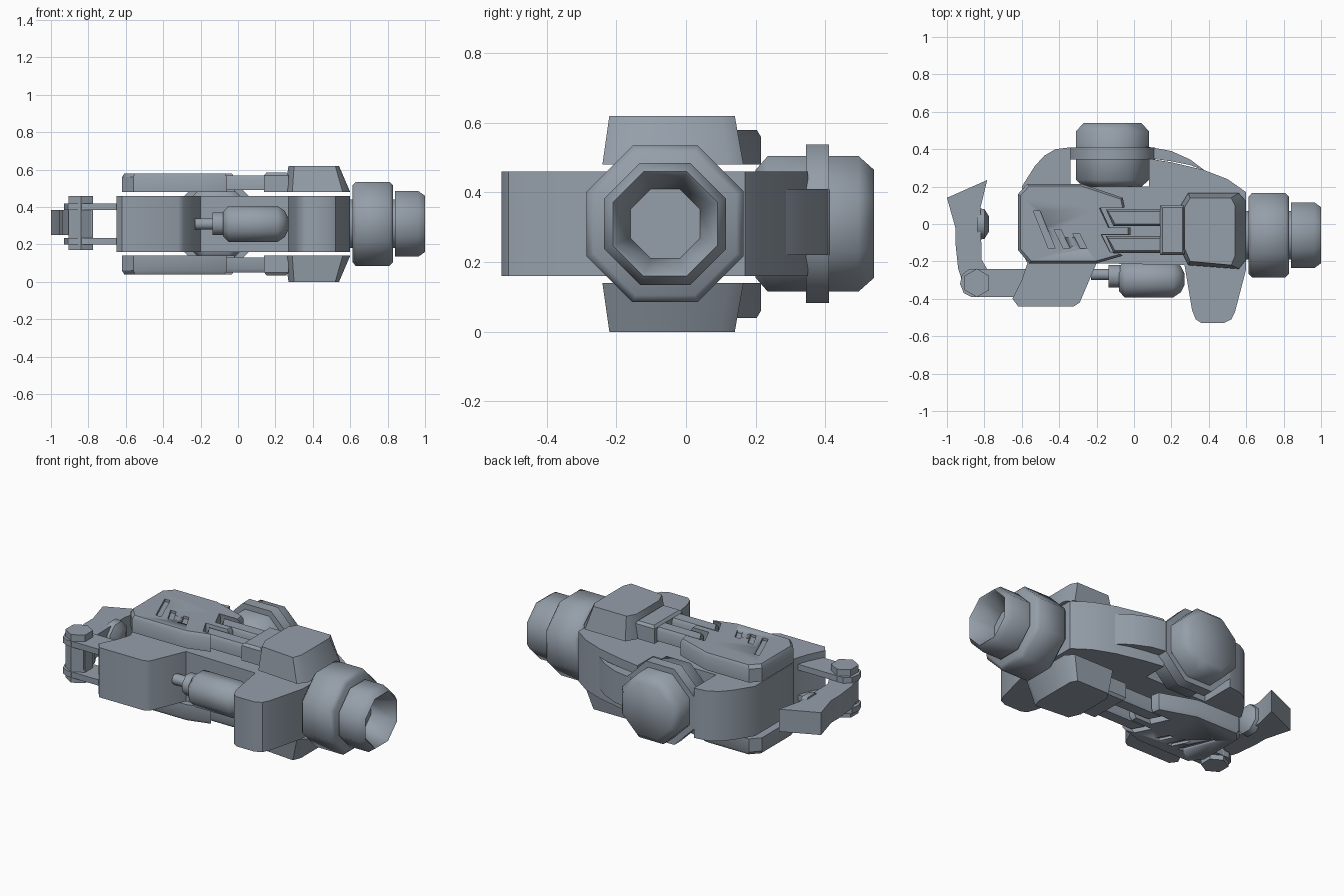
import bpy, bmesh, math
from mathutils import Vector

if "Cube" in bpy.data.objects:
    bpy.data.objects.remove(bpy.data.objects["Cube"])

MID = 0.31  # height of the mirror plane between the two flanks
metal = bpy.data.materials.new("blue_grey_metal")
metal.use_nodes = True
COLOUR = (0.30, 0.345, 0.40, 1)
metal.diffuse_color = COLOUR
metal.node_tree.nodes["Principled BSDF"].inputs["Base Color"].default_value = COLOUR


def finish(name, bm, angle=50):
    bmesh.ops.recalc_face_normals(bm, faces=bm.faces)
    mesh = bpy.data.meshes.new(name)
    bm.to_mesh(mesh)
    bm.free()
    mesh.materials.append(metal)
    ob = bpy.data.objects.new(name, mesh)
    bpy.context.collection.objects.link(ob)
    bpy.ops.object.select_all(action='DESELECT')
    ob.select_set(True)
    bpy.context.view_layer.objects.active = ob
    bpy.ops.object.shade_smooth_by_angle(angle=math.radians(angle))
    return ob


def loft(bm, rings, closed=False):
    """Skin equal-length rings of points and cap the ends."""
    rows = [[bm.verts.new(p) for p in ring] for ring in rings]
    pairs = list(zip(rows, rows[1:])) + ([(rows[-1], rows[0])] if closed else [])
    for a, b in pairs:
        for i in range(len(a)):
            j = (i + 1) % len(a)
            bm.faces.new((a[i], a[j], b[j], b[i]))
    if not closed:
        bm.faces.new(rows[0])
        bm.faces.new(rows[-1])


def plate(name, layers, angle=35):
    """Stack of (height, outline) layers."""
    bm = bmesh.new()
    loft(bm, [[(x, y, z) for x, y in outline] for z, outline in layers])
    return finish(name, bm, angle)


def slab(name, outline, z0, z1, angle=35):
    return plate(name, [(z0, outline), (z1, outline)], angle)


def lathe(name, axis, centre, profile, sides=8, closed=False, angle=50):
    """Flat-topped prism rings (position, half width) along an axis."""
    bm = bmesh.new()
    rings = []
    for pos, r in profile:
        ring = []
        for i in range(sides):
            a = math.tau * (i + 0.5) / sides
            u, v = [f(a) * r / math.cos(math.pi / sides) for f in (math.cos, math.sin)]
            p = Vector((u, v, 0)) if axis == 'Z' else \
                Vector((u, 0, v)) if axis == 'Y' else Vector((0, u, v))
            p['XYZ'.index(axis)] = pos
            ring.append(p + Vector(centre))
        rings.append(ring)
    loft(bm, rings, closed)
    return finish(name, bm, angle)


def shrink(outline, k):
    """Pull an outline toward its middle by about k units."""
    xs, ys = zip(*outline)
    cx, cy = (min(xs) + max(xs)) / 2, (min(ys) + max(ys)) / 2
    sx, sy = 1 - 2 * k / (max(xs) - min(xs)), 1 - 2 * k / (max(ys) - min(ys))
    return [(cx + (x - cx) * sx, cy + (y - cy) * sy) for x, y in outline]


def box(x0, x1, y0, y1):
    return [(x0, y0), (x1, y0), (x1, y1), (x0, y1)]


# Main body with rear arch, lower grip and front fin
slab("body", [
    (-.34, .41), (-.42, .40), (-.48, .365), (-.53, .31), (-.60, .20), (-.60, -.15),
    (-.57, -.21), (-.60, -.30), (-.65, -.40), (-.62, -.44), (-.32, -.44), (-.29, -.42),
    (-.20, -.21), (.27, -.22), (.31, -.46), (.33, -.51), (.36, -.53), (.48, -.53),
    (.52, -.51), (.54, -.47), (.60, -.24), (.60, .17), (.50, .24), (.37, .29),
    (.20, .33), (.08, .35), (.08, .20), (-.34, .20)], .16, .46)

# Rear drum, its collar and the strap running forward
lathe("rear_drum", 'Y', (-.115, 0, MID),
      [(.20, .155), (.235, .195), (.495, .195), (.54, .155)])
lathe("drum_collar", 'Y', (-.115, 0, MID), [(.345, .228), (.41, .228)])
slab("drum_strap", [
    (-.11, .41), (.08, .412), (.20, .39), (.30, .345), (.38, .285),
    (.30, .315), (.20, .335), (.08, .352), (-.11, .355)], .22, .41)

# Muzzle: core, thick collar and hollow tip
lathe("muzzle_core", 'X', (0, -.06, MID), [(.55, .13), (.86, .13)])
lathe("muzzle_collar", 'X', (0, -.06, MID),
      [(.612, .205), (.63, .225), (.81, .225), (.83, .205)])
lathe("muzzle_tip", 'X', (0, -.06, MID),
      [(.84, .175), (.965, .175), (1.0, .150), (.99, .140), (.86, .10), (.84, .10)],
      closed=True)

# Small canister under the body
lathe("canister", 'X', (0, -.295, MID),
      [(-.08, .065), (-.05, .097), (.21, .097), (.25, .07), (.27, .03)])
lathe("canister_neck", 'X', (0, -.28, MID), [(-.135, .06), (-.07, .06)])
lathe("canister_rod", 'X', (0, -.27, MID), [(-.23, .03), (-.13, .03)])

POD = [(-.62, .16), (-.57, .215), (-.28, .215), (-.06, .14), (-.05, .09), (-.18, .09),
       (-.13, -.02), (-.02, -.02), (-.02, -.06), (-.17, -.06), (-.12, -.16),
       (-.06, -.17), (-.20, -.21), (-.56, -.21), (-.62, -.14)]
BLOCK = [(.25, .10), (.29, .165), (.56, .165), (.60, .12),
         (.60, -.19), (.56, -.24), (.29, -.22), (.25, -.14)]
BLOCK_TOP = [(.27, .09), (.30, .14), (.52, .14), (.54, .10),
             (.54, -.17), (.52, -.22), (.30, -.20), (.27, -.13)]
SLOTS = [((-.52, .07), (-.44, -.13)), ((-.41, -.03), (-.36, -.13)), ((-.31, -.05), (-.27, -.13))]

# Flank parts, repeated above and below
for side, s in (("upper", 1), ("lower", -1)):
    def h(z):
        return MID + s * (z - MID)

    pod = plate(side + "_pod", [(h(.48), POD), (h(.56), POD), (h(.58), shrink(POD, .012))])

    # Slanted vents cut into the pod
    bm = bmesh.new()
    for (x0, y0), (x1, y1) in SLOTS:
        w = .018
        quad = [(x0 - w, y0), (x0 + w, y0), (x1 + w, y1), (x1 - w, y1)]
        loft(bm, [[(x, y, h(z)) for x, y in quad] for z in (.565, .60)])
    cutter = finish("vent_cutter", bm)
    cutter.hide_render = True
    cut = pod.modifiers.new("vents", 'BOOLEAN')
    cut.object = cutter
    cut.solver = 'EXACT'
    bpy.context.view_layer.objects.active = pod
    bpy.ops.object.modifier_apply(modifier=cut.name)
    bpy.data.objects.remove(cutter)

    # Twin rods sliding into the pod
    for label, y in (("rear", .033), ("front", -.11)):
        rod = [(-.11, y - .045), (.16, y - .045), (.16, y + .045), (-.15, y + .045)]
        plate(f"{side}_{label}_rod",
              [(h(.49), rod), (h(.55), rod), (h(.57), shrink(rod, .012))])

    coupler = box(.14, .27, -.165, .10)
    plate(side + "_coupler",
          [(h(.48), coupler), (h(.57), coupler), (h(.585), shrink(coupler, .012))])
    plate(side + "_front_block", [(h(.48), BLOCK), (h(.62), BLOCK_TOP)], 50)

    # Hinge arm
    slab(side + "_hinge_arm", [
        (-.56, -.24), (-.88, -.24), (-.92, -.27), (-.93, -.32), (-.91, -.37),
        (-.87, -.39), (-.56, -.39)], h(.385), h(.42))

# Hinge pin and lever
lathe("hinge_pin", 'Z', (-.84, -.315, 0), [(.17, .066), (.46, .066)], sides=6)
slab("lever", [
    (-.90, -.36), (-.94, -.24), (-.955, -.10), (-.955, -.02), (-1.0, .14), (-.785, .235),
    (-.82, .09), (-.815, -.19), (-.78, -.25), (-.78, -.36)], .25, .385)
lathe("lever_knob", 'X', (0, 0, MID), [(-.84, .085), (-.80, .08), (-.775, .04)])
